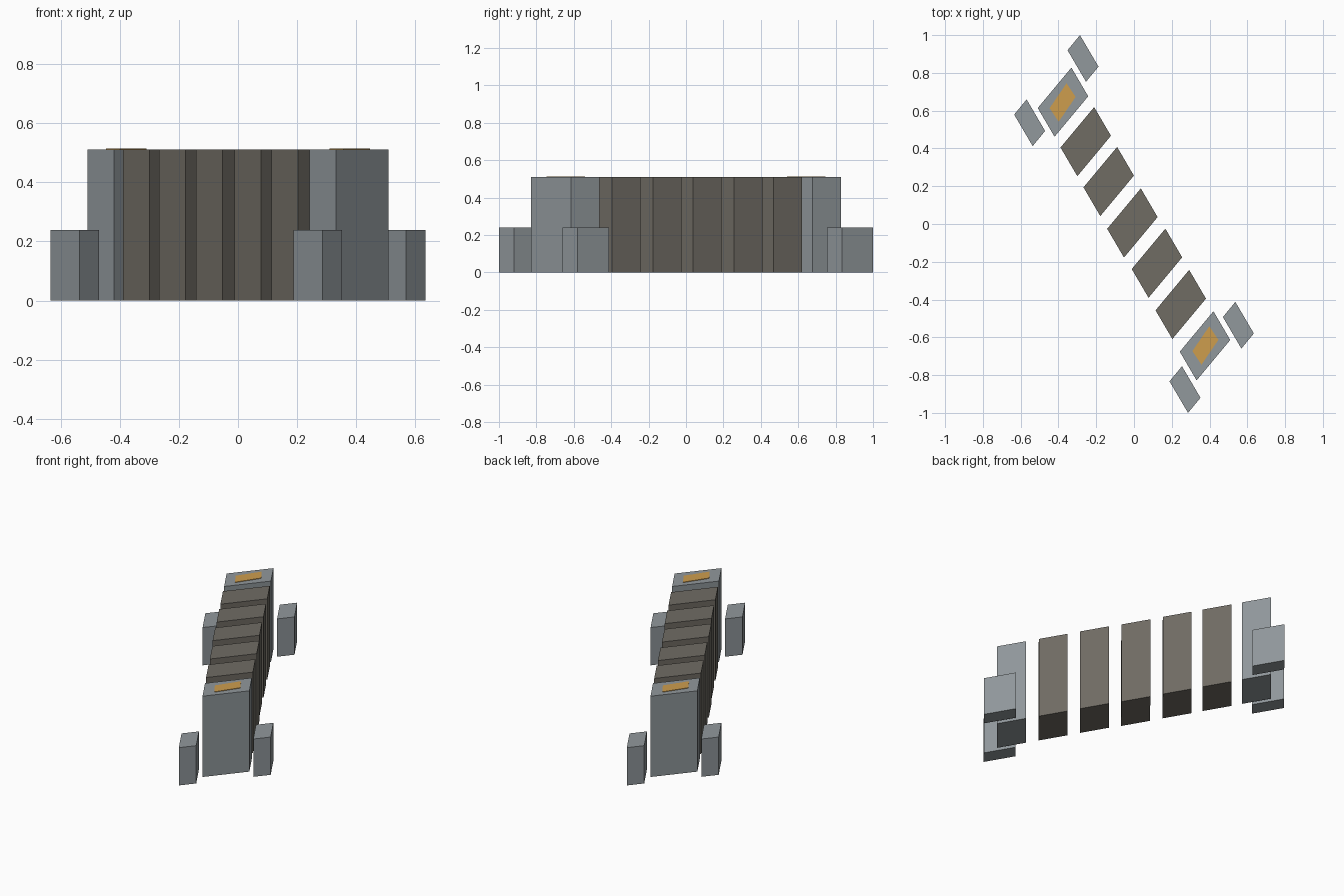
import bpy
import bmesh

if "Cube" in bpy.data.objects:
    bpy.data.objects.remove(bpy.data.objects["Cube"])


def material(name, rgb):
    m = bpy.data.materials.new(name)
    m.diffuse_color = (*rgb, 1.0)
    m.use_nodes = True
    m.node_tree.nodes["Principled BSDF"].inputs["Base Color"].default_value = m.diffuse_color
    return m


GREY = material("steel grey", (0.283, 0.314, 0.332))
DARK = material("dark brown grey", (0.162, 0.150, 0.127))
AMBER = material("amber", (0.61, 0.337, 0.076))


def slab(name, centre, u, v, z0, z1, mat):
    """Upright prism on a parallelogram footprint with edge vectors u and v."""
    bm = bmesh.new()
    base = []
    for a, b in ((-.5, -.5), (.5, -.5), (.5, .5), (-.5, .5)):
        base.append(bm.verts.new((centre[0] + a * u[0] + b * v[0],
                                  centre[1] + a * u[1] + b * v[1], z0)))
    face = bm.faces.new(base)
    top = bmesh.ops.extrude_face_region(bm, geom=[face])["geom"]
    bmesh.ops.translate(bm, vec=(0, 0, z1 - z0),
                        verts=[g for g in top if isinstance(g, bmesh.types.BMVert)])
    bmesh.ops.recalc_face_normals(bm, faces=bm.faces)
    mesh = bpy.data.meshes.new(name)
    bm.to_mesh(mesh)
    bm.free()
    mesh.materials.append(mat)
    obj = bpy.data.objects.new(name, mesh)
    bpy.context.collection.objects.link(obj)
    return obj


HIGH, LOW = 0.511, 0.239
U, V = (0.089, -0.152), (0.178, 0.214)

# Row of dark middle blocks
row = [(-.2555, .436), (-.134, .225), (-.0085, .0055), (.1215, -.2075), (.2475, -.426)]
for i, c in enumerate(row):
    slab(f"middle_block_{i + 1}", c, U, V, 0, HIGH, DARK)

# Both ends, point-mirrored through the centre
for s, end in ((1, "back"), (-1, "front")):
    def at(x, y):
        return (s * x, s * y)
    slab(f"{end}_end_block", at(-.376, .645), U, V, 0, HIGH, GREY)
    slab(f"{end}_top_plate", at(-.378, .643), (.048, -.072), (.09, .132),
         HIGH, HIGH + 0.003, AMBER)
    for side, c in (("outer", (-.5525, .536)), ("inner", (-.27, .8765))):
        slab(f"{end}_{side}_low_block", at(*c), (.098, -.167), (.066, .080), 0, LOW, GREY)
